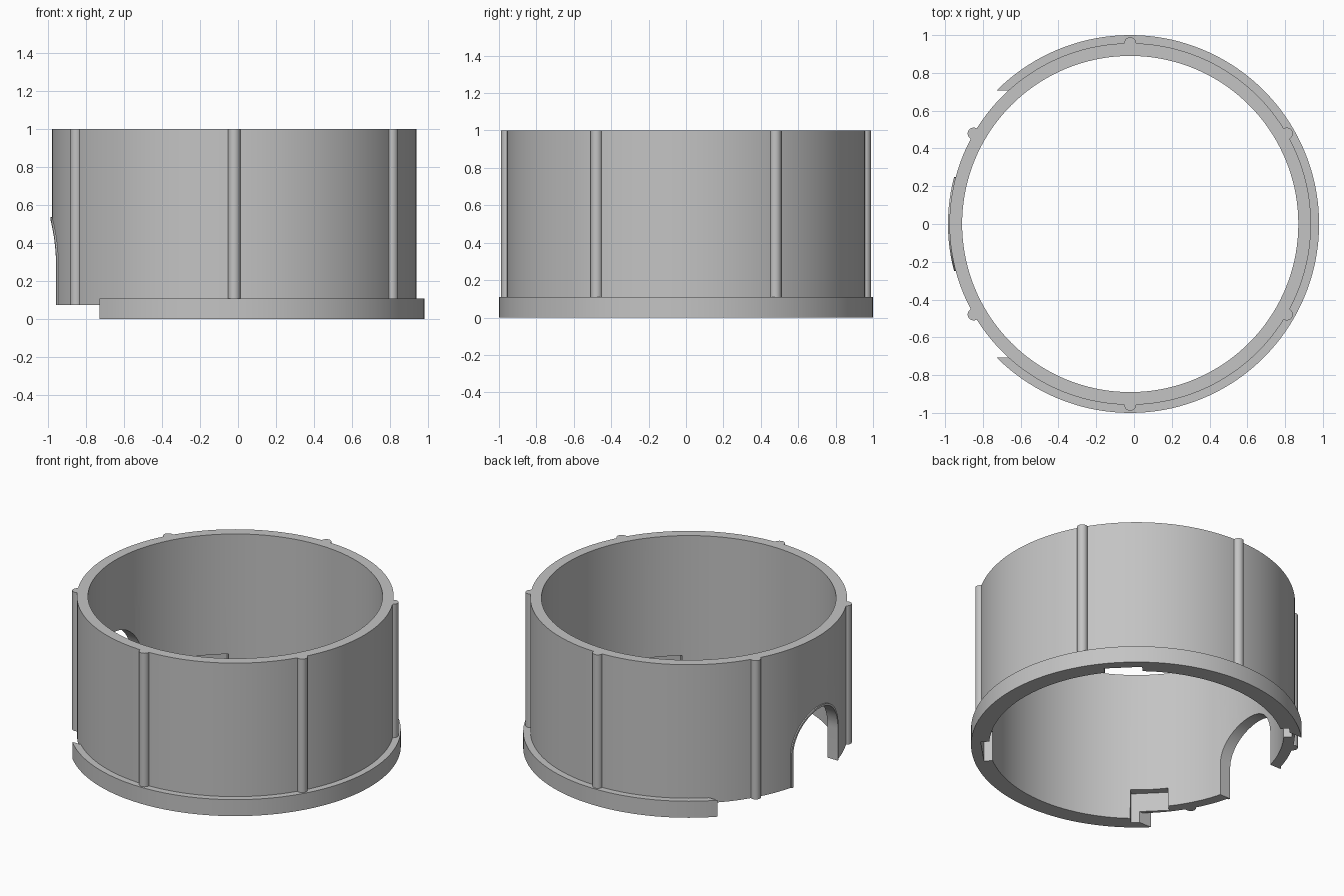
import bpy, bmesh
from math import sin, cos, pi, radians
from mathutils import Matrix, Vector

if "Cube" in bpy.data.objects:
    bpy.data.objects.remove(bpy.data.objects["Cube"])

CENTRE_X = -0.02
INNER, OUTER, FLANGE = 0.89, 0.957, 1.0
BASE, LEDGE, TOP = 0.075, 0.11, 1.0
CUT_Y = 0.707
SEGMENTS = 144

grey = bpy.data.materials.new("light grey plastic")
grey.use_nodes = True
colour = (0.55, 0.55, 0.55, 1)
grey.diffuse_color = colour
grey.node_tree.nodes["Principled BSDF"].inputs["Base Color"].default_value = colour


def finish(name, bm):
    bmesh.ops.recalc_face_normals(bm, faces=bm.faces)
    mesh = bpy.data.meshes.new(name)
    bm.to_mesh(mesh)
    bm.free()
    mesh.materials.append(grey)
    obj = bpy.data.objects.new(name, mesh)
    obj.location.x = CENTRE_X
    bpy.context.collection.objects.link(obj)
    return obj


def lathe(name, profile):
    """Revolve a closed (radius, height) profile about the z axis."""
    bm = bmesh.new()
    rings = []
    for i in range(SEGMENTS):
        a = 2 * pi * i / SEGMENTS
        rings.append([bm.verts.new((r * cos(a), r * sin(a), z)) for r, z in profile])
    n = len(profile)
    for i, ring in enumerate(rings):
        following = rings[(i + 1) % SEGMENTS]
        for j in range(n):
            k = (j + 1) % n
            bm.faces.new((ring[j], following[j], following[k], ring[k]))
    return finish(name, bm)


def tube(name, r0, r1, z0, z1):
    return lathe(name, [(r0, z0), (r1, z0), (r1, z1), (r0, z1)])


def box(name, low, high, angle=0):
    bm = bmesh.new()
    low, high = Vector(low), Vector(high)
    turn = Matrix.Rotation(angle, 4, "Z")
    bmesh.ops.create_cube(bm, size=1, matrix=turn @ Matrix.Translation((low + high) / 2)
                          @ Matrix.Diagonal((*(high - low), 1)))
    return finish(name, bm)


def arch(name, half_width, spring=0.288):
    """Round-topped prism running through the -x side."""
    bm = bmesh.new()
    points = [(half_width, -0.2)]
    points += [(half_width * cos(pi * i / 32), spring + half_width * sin(pi * i / 32))
               for i in range(33)]
    points.append((-half_width, -0.2))
    face = bm.faces.new([bm.verts.new((-1.2, y, z)) for y, z in points])
    out = bmesh.ops.extrude_face_region(bm, geom=[face])
    moved = [v for v in out["geom"] if isinstance(v, bmesh.types.BMVert)]
    bmesh.ops.translate(bm, verts=moved, vec=(0.7, 0, 0))
    return finish(name, bm)


def combine(obj, cutter, operation="DIFFERENCE"):
    """Apply a boolean and discard the cutter."""
    mod = obj.modifiers.new("cut", "BOOLEAN")
    mod.operation, mod.object, mod.solver = operation, cutter, "EXACT"
    bpy.context.view_layer.update()
    graph = bpy.context.evaluated_depsgraph_get()
    mesh = bpy.data.meshes.new_from_object(obj.evaluated_get(graph))
    obj.modifiers.clear()
    obj.data = mesh
    bpy.data.objects.remove(cutter)


# Main cylinder wall, with the arched opening on its -x side
wall = tube("wall", INNER, OUTER, BASE, TOP)
combine(wall, arch("opening_cutter", 0.235))

# Thin raised rim round the arch
rim = tube("arch_rim", OUTER - 0.015, OUTER + 0.008, BASE, 0.7)
combine(rim, arch("rim_outline", 0.248), "INTERSECT")
combine(rim, arch("rim_cutter", 0.235))

# Stepped base flange, open on the -x side
flange = lathe("base_flange", [(INNER, 0), (FLANGE, 0), (FLANGE, LEDGE),
                               (OUTER - 0.005, LEDGE), (OUTER - 0.005, BASE), (INNER, BASE)])
combine(flange, box("flange_cutter", (-1.3, -CUT_Y, -0.2), (-0.3, CUT_Y, 0.3)))

# Four notches in the inside of the lower edge
for part in (wall, flange):
    for k in range(4):
        combine(part, box("notch_cutter", (0.8, -0.115, -0.1), (0.935, 0.115, 0.2),
                          radians(45 + 90 * k)))

# Six round upright ribs
parts = [wall, rim, flange]
for k in range(6):
    a = radians(30 + 60 * k)
    bm = bmesh.new()
    place = Matrix.Translation((OUTER * cos(a), OUTER * sin(a), (BASE + TOP) / 2))
    bmesh.ops.create_cone(bm, cap_ends=True, segments=24, radius1=0.032, radius2=0.032,
                          depth=TOP - BASE, matrix=place)
    parts.append(finish(f"rib_{k + 1}", bm))

# Smooth the curves, keep the edges crisp
bpy.ops.object.select_all(action="DESELECT")
for part in parts:
    part.select_set(True)
bpy.context.view_layer.objects.active = wall
bpy.ops.object.shade_smooth_by_angle(angle=radians(30))
